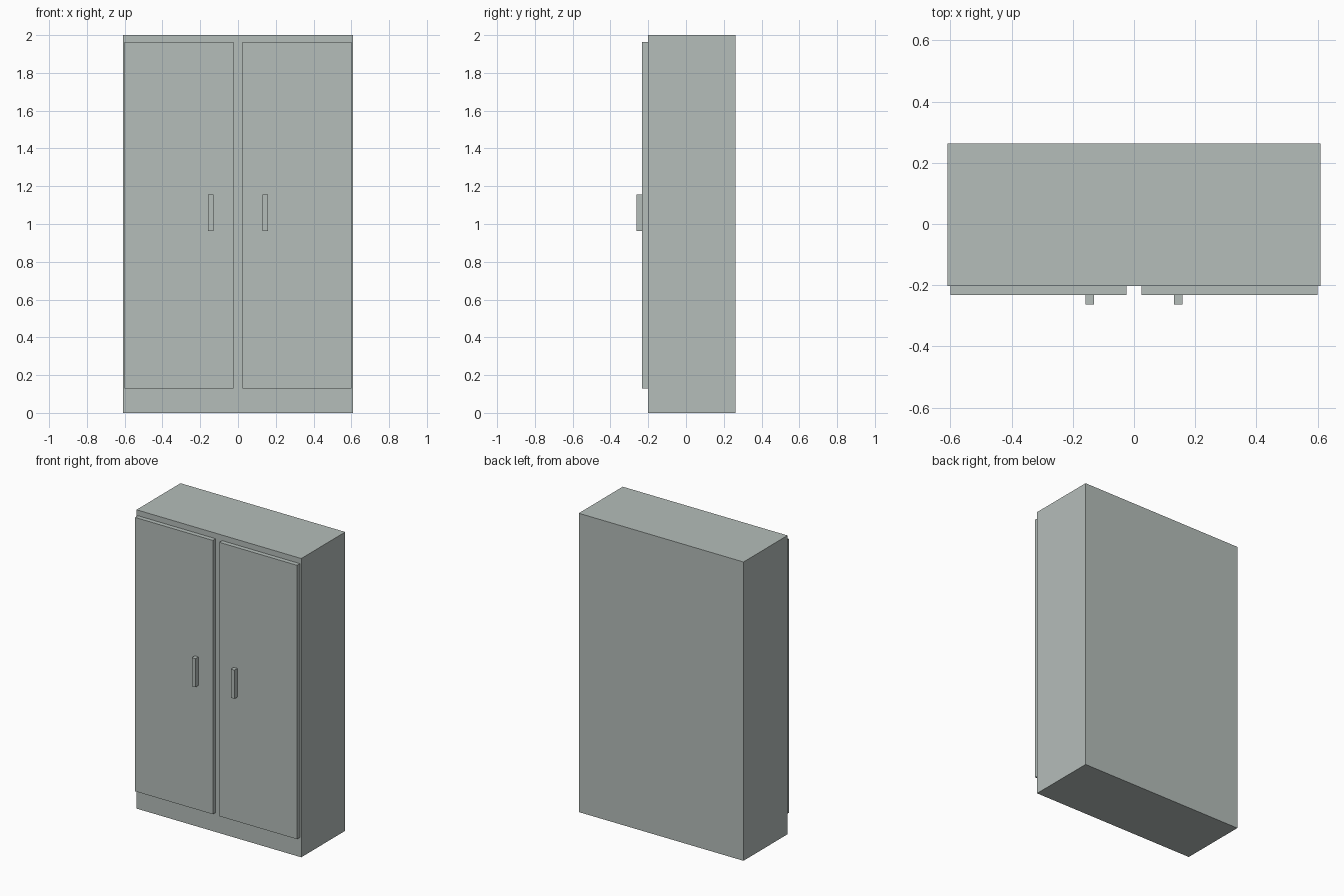
import bpy

if "Cube" in bpy.data.objects:
    bpy.data.objects.remove(bpy.data.objects["Cube"])

mat = bpy.data.materials.new("pale grey green")
mat.diffuse_color = (0.46, 0.51, 0.49, 1)
mat.use_nodes = True
mat.node_tree.nodes["Principled BSDF"].inputs["Base Color"].default_value = mat.diffuse_color


def box(name, x, y, z):
    """Box from (min, max) pairs on each axis."""
    bpy.ops.mesh.primitive_cube_add(
        size=1, location=[(a + b) / 2 for a, b in (x, y, z)])
    ob = bpy.context.object
    ob.name = name
    ob.scale = [b - a for a, b in (x, y, z)]
    bpy.ops.object.transform_apply(location=False, rotation=False, scale=True)
    ob.data.materials.append(mat)
    return ob


# Cabinet body
box("cabinet_body", (-0.61, 0.61), (-0.202, 0.263), (0, 2))

# Doors and handles, mirrored left and right
for side, s in (("left", -1), ("right", 1)):
    box(side + "_door", sorted((s * 0.024, s * 0.6)), (-0.232, -0.202), (0.13, 1.963))
    box(side + "_handle", sorted((s * 0.131, s * 0.158)), (-0.263, -0.232), (0.963, 1.155))
